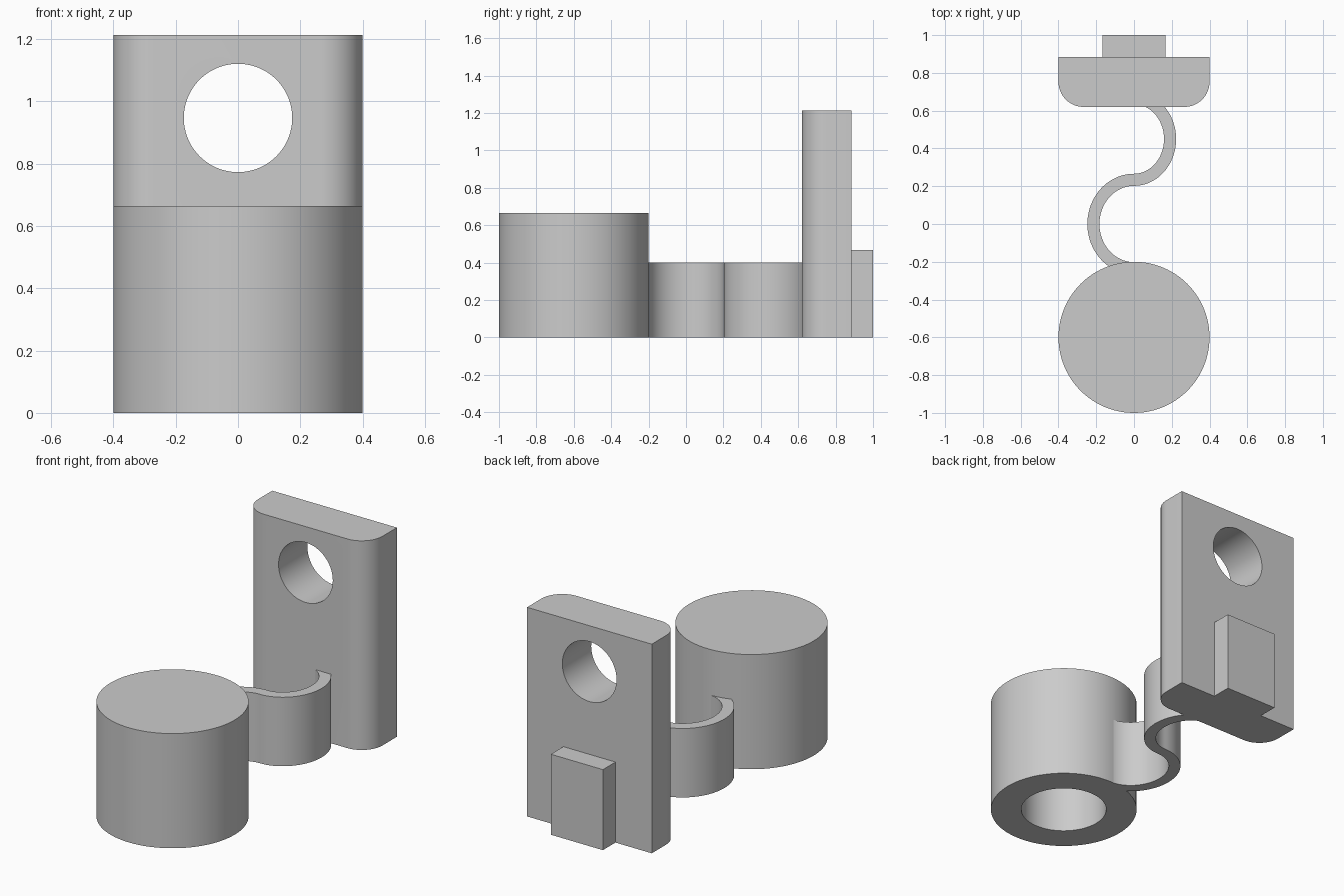
import bpy, bmesh
from math import pi, sin, cos, radians
from mathutils import Vector, Matrix

cube = bpy.data.objects.get("Cube")
if cube:
    bpy.data.objects.remove(cube, do_unlink=True)

grey = bpy.data.materials.new("plain grey")
grey.use_nodes = True
colour = (0.6, 0.6, 0.6, 1)
grey.diffuse_color = colour
grey.node_tree.nodes["Principled BSDF"].inputs["Base Color"].default_value = colour


def make_object(name, bm):
    bmesh.ops.recalc_face_normals(bm, faces=bm.faces)
    mesh = bpy.data.meshes.new(name)
    bm.to_mesh(mesh)
    bm.free()
    mesh.materials.append(grey)
    obj = bpy.data.objects.new(name, mesh)
    bpy.context.collection.objects.link(obj)
    return obj


def extrude_outline(name, outline, height):
    bm = bmesh.new()
    face = bm.faces.new([bm.verts.new((x, y, 0)) for x, y in outline])
    result = bmesh.ops.extrude_face_region(bm, geom=[face])
    top = [v for v in result["geom"] if isinstance(v, bmesh.types.BMVert)]
    bmesh.ops.translate(bm, verts=top, vec=(0, 0, height))
    return make_object(name, bm)


def cylinder(name, radius, depth, matrix):
    bm = bmesh.new()
    bmesh.ops.create_cone(bm, cap_ends=True, segments=96, radius1=radius,
                          radius2=radius, depth=depth, matrix=matrix)
    return make_object(name, bm)


def cut(target, cutter):
    mod = target.modifiers.new("cut", "BOOLEAN")
    mod.operation = "DIFFERENCE"
    mod.solver = "EXACT"
    mod.object = cutter
    bpy.context.view_layer.objects.active = target
    bpy.ops.object.modifier_apply(modifier=mod.name)
    bpy.data.objects.remove(cutter, do_unlink=True)


def smooth(obj):
    bpy.ops.object.select_all(action="DESELECT")
    obj.select_set(True)
    bpy.context.view_layer.objects.active = obj
    bpy.ops.object.shade_smooth_by_angle(angle=radians(30))


# Round cap, open underneath with a blind bore
cap_height, bore_depth = 0.665, 0.53
cap = cylinder("round_cap", 0.4, cap_height, Matrix.Translation((0, -0.6, cap_height / 2)))
cut(cap, cylinder("bore_cutter", 0.233, 2 * bore_depth, Matrix.Translation((0, -0.6, 0))))

# Upright plate with rounded front corners and a through hole
half, front, back, corner = 0.4, 0.62, 0.885, 0.133
steps = 16
left_corner = [(half - corner + corner * cos(a), front + corner - corner * sin(a))
               for a in (pi / 2 * i / steps for i in range(steps + 1))]
right_side = [(-x, y) for x, y in reversed(left_corner)]
outline = [(half, back)] + left_corner + right_side + [(-half, back)]
plate = extrude_outline("upright_plate", outline, 1.213)
turn = Matrix.Translation((0, 0.75, 0.947)) @ Matrix.Rotation(pi / 2, 4, "X")
cut(plate, cylinder("hole_cutter", 0.174, 1, turn))

# Rectangular tab on the back of the plate
w = 0.167
tab = extrude_outline("back_tab", [(-w, back), (w, back), (w, 1), (-w, 1)], 0.467)

# S-shaped connecting strip: two half ellipses offset to both sides
def half_ellipse(centre_y, rx, ry, start, end, count=40):
    angles = [radians(start + (end - start) * i / count) for i in range(count + 1)]
    return [Vector((rx * cos(a), centre_y + ry * sin(a))) for a in angles]


path = half_ellipse(0, 0.215, 0.234, 270, 90) + half_ellipse(0.45, 0.191, 0.216, -90, 85)[1:]
thickness = 0.064
side_a, side_b = [], []
for i, p in enumerate(path):
    along = (path[min(i + 1, len(path) - 1)] - path[max(i - 1, 0)]).normalized()
    offset = Vector((-along.y, along.x)) * thickness / 2
    side_a.append(p + offset)
    side_b.append(p - offset)
strip = extrude_outline("s_strip", side_a + side_b[::-1], 0.4)

for part in (cap, plate, tab, strip):
    smooth(part)
